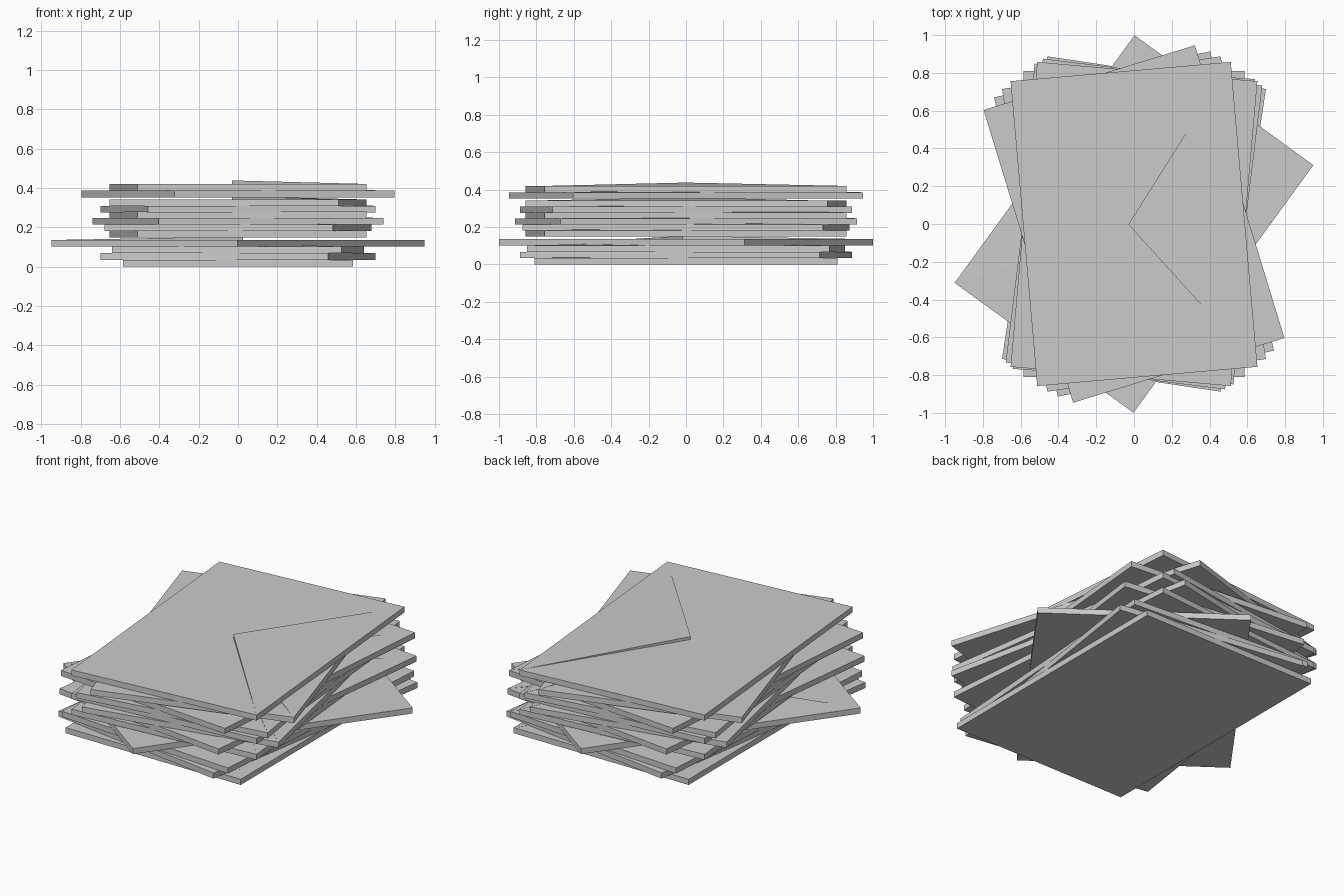
import bpy, bmesh
from math import radians

if "Cube" in bpy.data.objects:
    bpy.data.objects.remove(bpy.data.objects["Cube"])

HX, HY, T = 0.585, 0.81, 0.034   # half width, half length, thickness
APEX_X, LIFT = -0.03, 0.018      # flap tip position and height


def solid(bm, pts, faces):
    v = [bm.verts.new(p) for p in pts]
    for f in faces:
        bm.faces.new([v[i] for i in f])


def envelope(index, z, angle):
    bm = bmesh.new()
    # flat body
    outline = [(-HX, -HY), (HX, -HY), (HX, HY), (-HX, HY)]
    solid(bm, [(x, y, h) for h in (0, T) for x, y in outline],
          [(3, 2, 1, 0), (4, 5, 6, 7)] +
          [(i, (i + 1) % 4, (i + 1) % 4 + 4, i + 4) for i in range(4)])
    # triangular flap, hinged on one long edge and raised at its tip
    solid(bm, [(HX, -HY, T), (HX, HY, T), (APEX_X, 0, T), (APEX_X, 0, T + LIFT)],
          [(0, 1, 3), (1, 2, 3), (2, 0, 3), (0, 2, 1)])
    bmesh.ops.recalc_face_normals(bm, faces=bm.faces)
    name = f"envelope_{index:02d}"
    mesh = bpy.data.meshes.new(name)
    bm.to_mesh(mesh)
    bm.free()
    ob = bpy.data.objects.new(name, mesh)
    ob.location.z = z
    ob.rotation_euler.z = radians(angle)
    bpy.context.collection.objects.link(ob)


# stack from bottom to top: (height, turn)
stack = [(0, 0), (0.034, 171.5), (0.068, -4), (0.101, 144), (0.149, 5),
         (0.181, -7), (0.213, 12), (0.245, 5), (0.275, 8.5), (0.307, -5),
         (0.352, 17), (0.386, 5)]
for i, (z, a) in enumerate(stack, 1):
    envelope(i, z, a)
